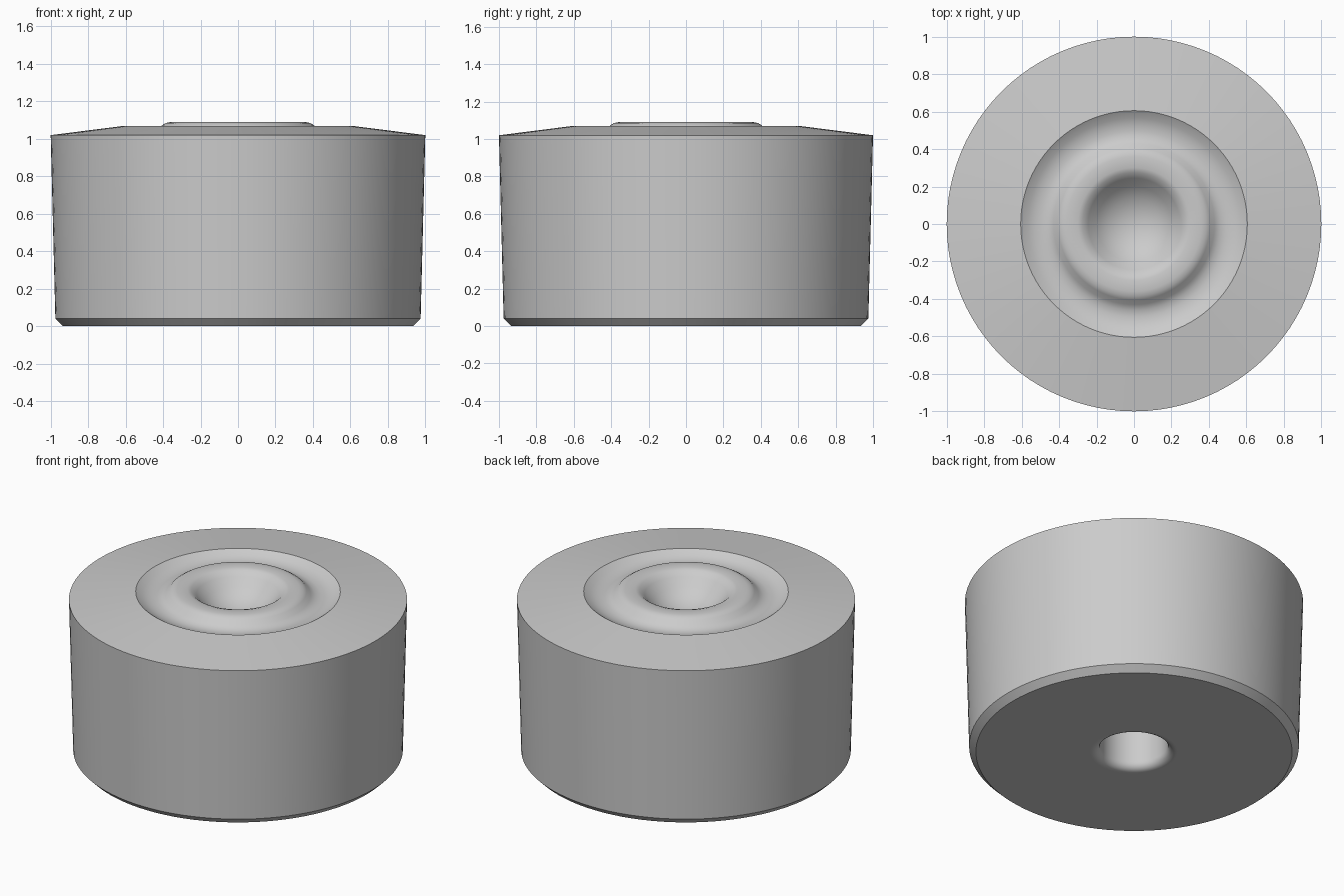
import bpy, bmesh, math
from mathutils import Vector

cube = bpy.data.objects.get("Cube")
if cube:
    bpy.data.objects.remove(cube)

SEGMENTS = 96


def arc(cx, cz, radius, start, end, steps=5):
    """Points of a rounded corner in the (radius, height) plane."""
    angles = [math.radians(start + (end - start) * i / steps) for i in range(steps + 1)]
    return [(cx + radius * math.cos(a), cz + radius * math.sin(a)) for a in angles]


def make_material(name, rgb):
    mat = bpy.data.materials.new(name)
    mat.use_nodes = True
    mat.diffuse_color = (*rgb, 1)
    mat.node_tree.nodes["Principled BSDF"].inputs["Base Color"].default_value = (*rgb, 1)
    return mat


def lathe(name, profile, mat):
    """Spin a (radius, height) profile around the z axis."""
    bm = bmesh.new()
    verts = [bm.verts.new((r, 0, z)) for r, z in profile]
    edges = [bm.edges.new(pair) for pair in zip(verts, verts[1:])]
    bmesh.ops.spin(bm, geom=verts + edges, cent=Vector(), axis=(0, 0, 1),
                   angle=math.tau, steps=SEGMENTS)
    bmesh.ops.remove_doubles(bm, verts=bm.verts, dist=0.0001)
    bmesh.ops.recalc_face_normals(bm, faces=bm.faces)
    mesh = bpy.data.meshes.new(name)
    bm.to_mesh(mesh)
    bm.free()
    mesh.materials.append(mat)
    obj = bpy.data.objects.new(name, mesh)
    bpy.context.collection.objects.link(obj)
    bpy.ops.object.select_all(action="DESELECT")
    obj.select_set(True)
    bpy.context.view_layer.objects.active = obj
    bpy.ops.object.shade_smooth_by_angle(angle=math.radians(30))
    return obj


# Blind hole in the underside, with rounded ceiling and rim
bottom_hole = [(0, 0.33)] + arc(0.15, 0.28, 0.05, 90, 0) + arc(0.25, 0.05, 0.05, 180, 270)

# Chamfered foot, slightly flared wall and sloping shoulder
outer_wall = [(0.26, 0), (0.935, 0), (0.975, 0.04), (1.0, 1.02), (0.605, 1.07)]

# Groove around the raised ring
groove = [(0.565, 1.044), (0.53, 1.033), (0.495, 1.028), (0.46, 1.032),
          (0.43, 1.047), (0.405, 1.073), (0.385, 1.085), (0.36, 1.09)]

# Ring top running into the central dish
dish = [(0.30, 1.09), (0.275, 1.082), (0.245, 1.055), (0.20, 1.004),
        (0.14, 0.96), (0.07, 0.935), (0, 0.926)]

grey = make_material("plain grey", (0.6, 0.6, 0.6))
lathe("round_body", bottom_hole + outer_wall + groove + dish, grey)
